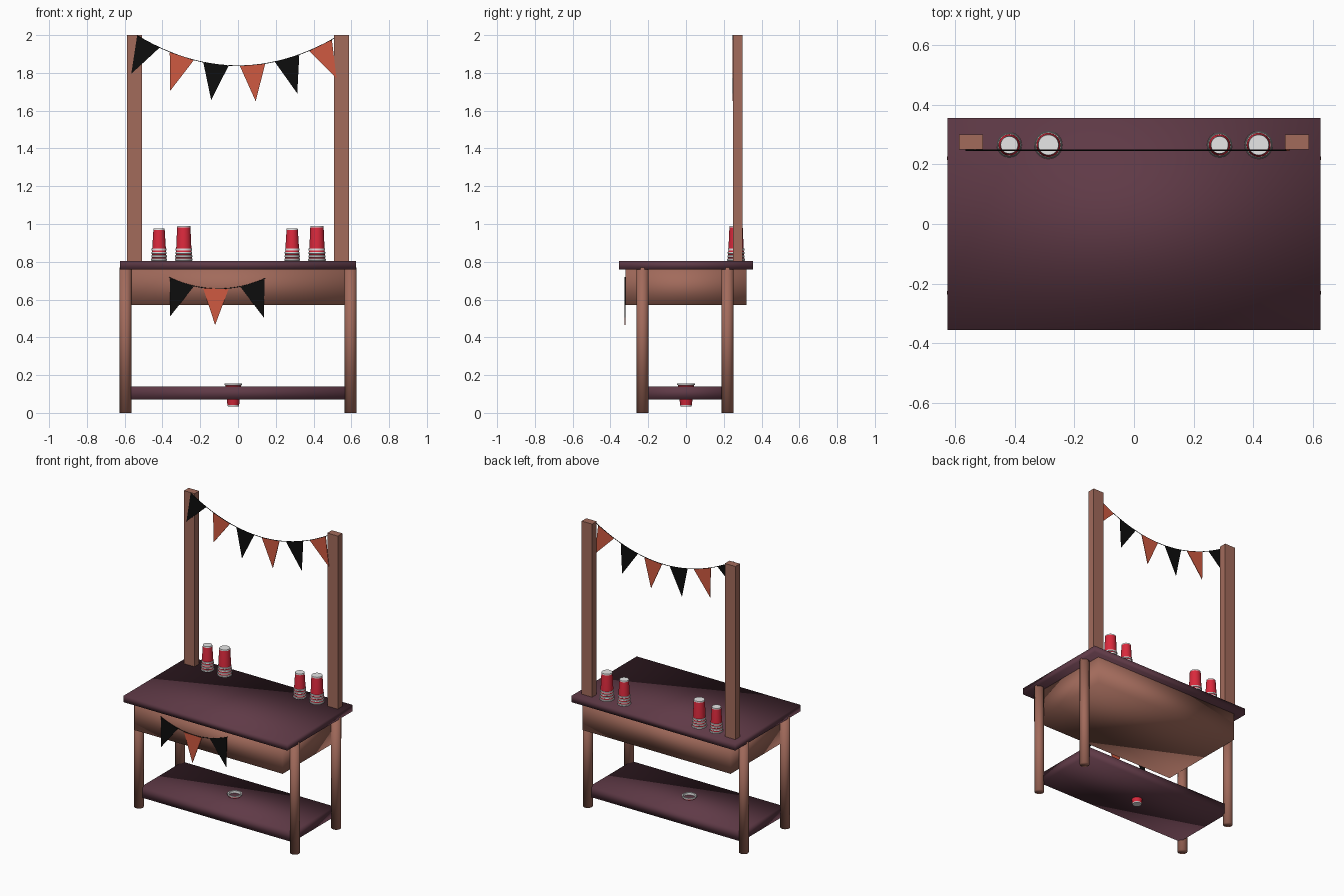
import bpy, bmesh, math
from mathutils import Vector

cube = bpy.data.objects.get("Cube")
if cube:
    bpy.data.objects.remove(cube, do_unlink=True)


def material(name, r, g, b):
    m = bpy.data.materials.new(name)
    m.use_nodes = True
    m.diffuse_color = (r, g, b, 1)
    bsdf = next(n for n in m.node_tree.nodes if n.type == 'BSDF_PRINCIPLED')
    bsdf.inputs["Base Color"].default_value = (r, g, b, 1)
    bsdf.inputs["Roughness"].default_value = 0.7
    return m


WOOD = material("warm_wood", 0.36, 0.145, 0.105)
PLUM = material("plum_wood", 0.115, 0.042, 0.062)
ORANGE = material("orange_cloth", 0.62, 0.10, 0.052)
BLACK = material("black_cloth", 0.004, 0.004, 0.004)
RED = material("red_plastic", 0.70, 0.022, 0.045)
WHITE = material("white_plastic", 0.80, 0.80, 0.80)


def finish(name, bm, mats, smooth=False):
    bmesh.ops.recalc_face_normals(bm, faces=bm.faces)
    mesh = bpy.data.meshes.new(name)
    bm.to_mesh(mesh)
    bm.free()
    for m in mats:
        mesh.materials.append(m)
    for p in mesh.polygons:
        p.use_smooth = smooth
    ob = bpy.data.objects.new(name, mesh)
    bpy.context.collection.objects.link(ob)
    return ob


def box(name, lo, hi, mat, smooth=False):
    bm = bmesh.new()
    bmesh.ops.create_cube(bm, size=1)
    lo, hi = Vector(lo), Vector(hi)
    bmesh.ops.scale(bm, vec=hi - lo, verts=bm.verts)
    bmesh.ops.translate(bm, vec=(lo + hi) / 2, verts=bm.verts)
    return finish(name, bm, [mat], smooth)


def lathe(name, profile, centre, sides=24):
    """Revolve (radius, height, white?) rings; the flag colours the band above."""
    bm = bmesh.new()
    rings = []
    for r, z, _ in profile:
        rings.append([bm.verts.new((centre[0] + r * math.cos(a), centre[1] + r * math.sin(a), z))
                      for a in (2 * math.pi * k / sides for k in range(sides))])
    for i in range(len(rings) - 1):
        for k in range(sides):
            n = (k + 1) % sides
            f = bm.faces.new((rings[i][k], rings[i][n], rings[i + 1][n], rings[i + 1][k]))
            f.material_index = int(profile[i][2])
    for ring in (rings[0], rings[-1]):
        bm.faces.new(ring).material_index = 1
    ob = finish(name, bm, [RED, WHITE], True)
    bpy.ops.object.select_all(action='DESELECT')
    ob.select_set(True)
    bpy.context.view_layer.objects.active = ob
    bpy.ops.object.shade_smooth_by_angle(angle=math.radians(40))


# Table: softly shaded top, apron and lower shelf
box("table_top", (-0.625, -0.355, 0.76), (0.625, 0.355, 0.805), PLUM, True)
box("apron", (-0.565, -0.32, 0.57), (0.565, 0.32, 0.765), WOOD, True)
box("lower_shelf", (-0.58, -0.235, 0.07), (0.58, 0.225, 0.14), PLUM, True)

# Round legs and square uprights
for side, sx in (("right", -1), ("left", 1)):
    for end, y in (("front", -0.23), ("back", 0.22)):
        bm = bmesh.new()
        bmesh.ops.create_cone(bm, cap_ends=True, segments=20, radius1=0.031,
                              radius2=0.031, depth=0.77)
        bmesh.ops.translate(bm, vec=(sx * 0.596, y, 0.385), verts=bm.verts)
        finish(f"{end}_{side}_leg", bm, [WOOD], True)
    box(f"{side}_post", (sx * 0.547 - 0.04, 0.25, 0.8), (sx * 0.547 + 0.04, 0.30, 2.0), WOOD)


# Upside-down stacks of cups
def cup_stack(name, x, base, tip, top):
    prof, z, count = [], 0.805, 4
    for i in range(count):
        r = base * (1 - 0.025 * i)
        prof += [(r * 0.93, z, 1), (r, z + 0.002, 1), (r, z + 0.010, 1),
                 (r * 0.93, z + 0.012, 0)]
        z += 0.018
    prof += [(base * 0.85, z, 0), (tip * 1.04, top - 0.008, 1), (tip, top, 1)]
    lathe(name, prof, (x, 0.265))


for side, sx in (("right", -1), ("left", 1)):
    inner_big = sx < 0
    for place, x in (("inner", 0.287), ("outer", 0.418)):
        if (place == "inner") == inner_big:
            cup_stack(f"{side}_{place}_cups", sx * x, 0.047, 0.034, 0.99)
        else:
            cup_stack(f"{side}_{place}_cups", sx * x, 0.042, 0.029, 0.975)

# Single cup set through the shelf
lathe("shelf_cup", [(0.029, 0.035, 1), (0.031, 0.041, 0), (0.042, 0.146, 1),
                    (0.047, 0.147, 1), (0.047, 0.156, 1), (0.038, 0.156, 1),
                    (0.036, 0.130, 1)], (-0.025, 0.0))


# Bunting: a sagging string with flags hung square to it
def bunting(name, y, low, sag, mid, start, end, centres):
    def height(x):
        return low + sag * (x - mid) ** 2

    curve = bpy.data.curves.new(name + "_string", 'CURVE')
    curve.dimensions = '3D'
    curve.bevel_depth = 0.002
    curve.bevel_resolution = 1
    steps = 24
    line = curve.splines.new('POLY')
    line.points.add(steps)
    for i, p in enumerate(line.points):
        x = start + (end - start) * i / steps
        p.co = (x, y, height(x), 1)
    curve.materials.append(BLACK)
    ob = bpy.data.objects.new(name + "_string", curve)
    bpy.context.collection.objects.link(ob)

    for i, x in enumerate(centres):
        along = Vector((1, 0, 2 * sag * (x - mid))).normalized()
        down = Vector((along.z, 0, -along.x))
        top = Vector((x, y - 0.002, height(x)))
        corners = (top - along * 0.067, top + along * 0.067, top + down * 0.192)
        bm = bmesh.new()
        face = bm.faces.new([bm.verts.new(c) for c in corners])
        new = bmesh.ops.extrude_face_region(bm, geom=[face])["geom"]
        moved = [v for v in new if isinstance(v, bmesh.types.BMVert)]
        bmesh.ops.translate(bm, vec=(0, 0.004, 0), verts=moved)
        finish(f"{name}_flag_{i + 1}", bm, [ORANGE if i % 2 else BLACK])


SPOTS = [-0.475, -0.298, -0.117, 0.077, 0.26, 0.437]
bunting("upper_bunting", 0.247, 1.838, 0.56, 0.0, -0.537, 0.51, SPOTS)
bunting("lower_bunting", -0.323, 0.657, 0.9, -0.105, -0.365, 0.145, SPOTS[1:4])
